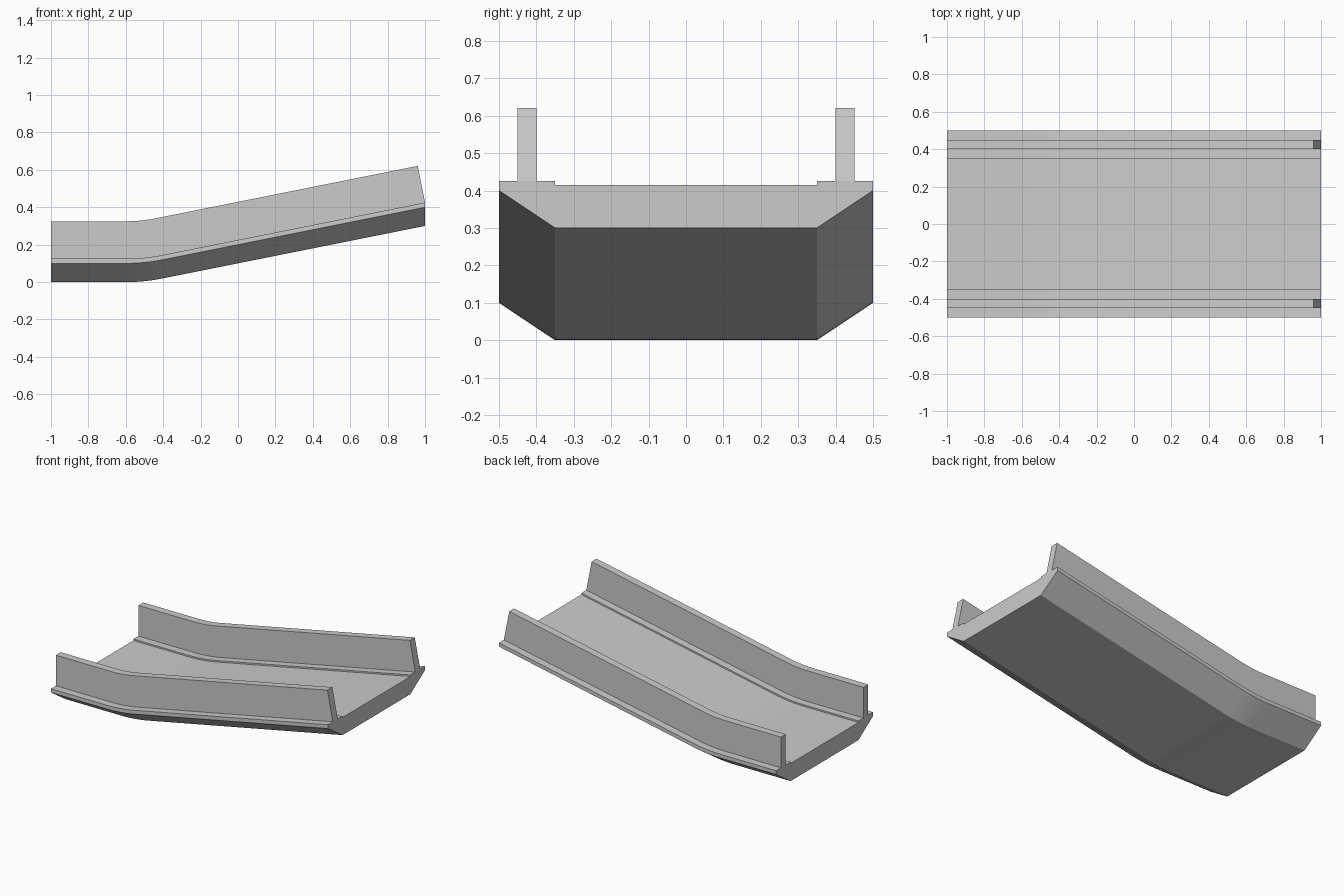
import bpy, bmesh, math
from mathutils import Vector

if "Cube" in bpy.data.objects:
    bpy.data.objects.remove(bpy.data.objects["Cube"])

SLOPE, BEND, HALF, STEPS = 0.2, -0.5, 0.1, 10


def path():
    """Points (x, z, slope): flat run, soft bend, then straight incline."""
    pts = [(-1.0, 0.0, 0.0)]
    for i in range(STEPS + 1):
        t = i / STEPS
        pts.append((BEND - HALF + 2 * HALF * t, SLOPE * HALF * t * t, SLOPE * t))
    pts.append((1.0, SLOPE * (1.0 - BEND), SLOPE))
    return pts


def sweep(name, profile):
    """Profile points are (y, vertical height, height square to the path)."""
    bm = bmesh.new()
    rings = []
    for x, z, s in path():
        n = Vector((-s, 0, 1)).normalized()
        rings.append([bm.verts.new(Vector((x, y, z + v)) + n * h)
                      for y, v, h in profile])
    count = len(profile)
    for a, b in zip(rings, rings[1:]):
        for i in range(count):
            j = (i + 1) % count
            bm.faces.new((a[i], a[j], b[j], b[i]))
    bm.faces.new(rings[0])
    bm.faces.new(rings[-1][::-1])
    bmesh.ops.recalc_face_normals(bm, faces=bm.faces)
    mesh = bpy.data.meshes.new(name)
    bm.to_mesh(mesh)
    bm.free()
    obj = bpy.data.objects.new(name, mesh)
    bpy.context.collection.objects.link(obj)
    bpy.ops.object.select_all(action='DESELECT')
    obj.select_set(True)
    bpy.context.view_layer.objects.active = obj
    bpy.ops.object.shade_smooth_by_angle(angle=math.radians(25))
    return obj


# Deck with chamfered underside and raised kerbs
half = [(0.35, 0.0), (0.5, 0.1), (0.5, 0.125), (0.35, 0.125), (0.35, 0.115)]
outline = half + [(-y, z) for y, z in reversed(half)]
sweep("road_deck", [(y, z, 0.0) for y, z in outline])

# Side walls standing square to the road, mirrored left to right
wall = sweep("side_walls", [(0.4, 0.125, 0.0), (0.45, 0.125, 0.0),
                            (0.45, 0.125, 0.2), (0.4, 0.125, 0.2)])
mirror = wall.modifiers.new("mirror", 'MIRROR')
mirror.use_axis = (False, True, False)
